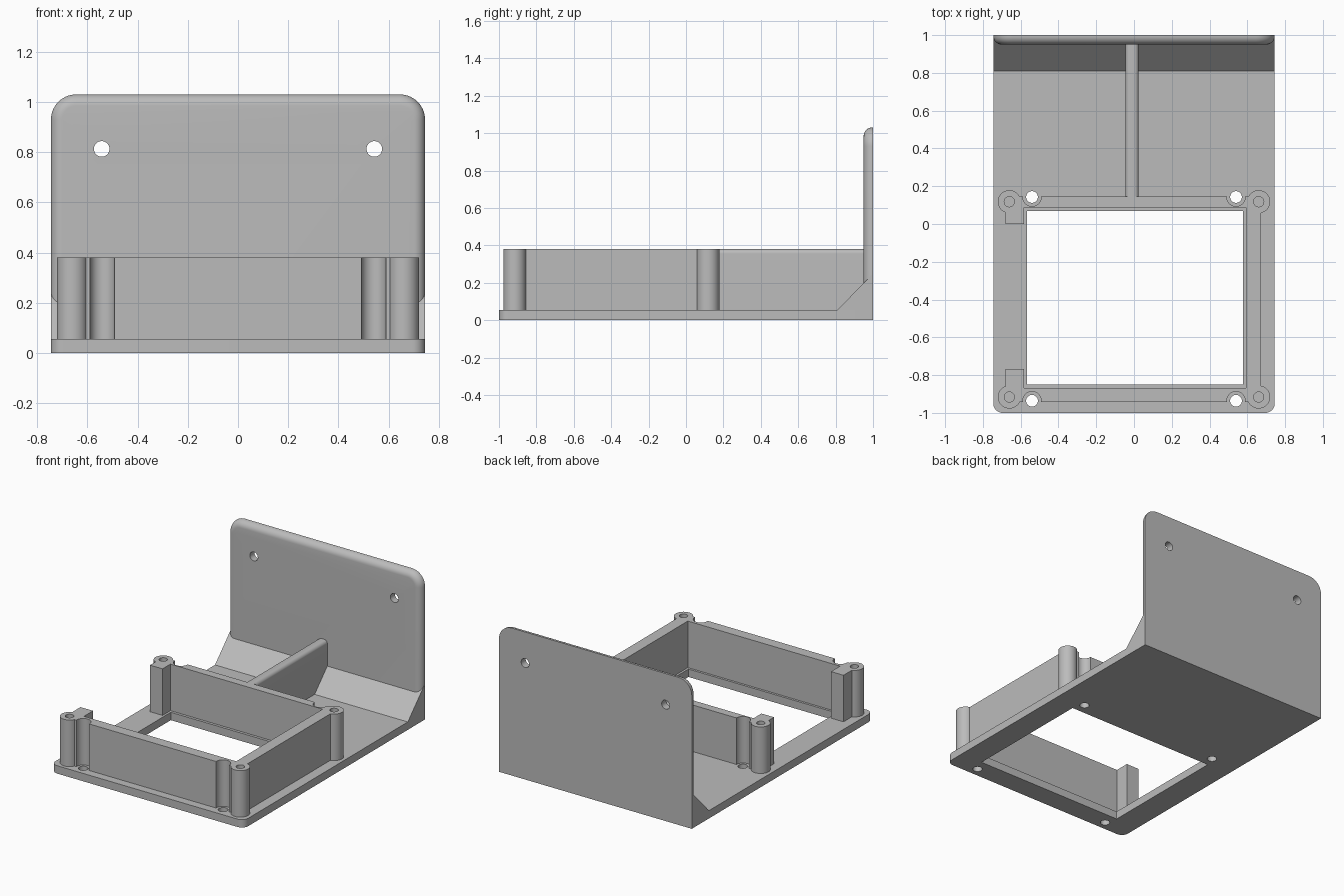
import bpy, bmesh, math

if "Cube" in bpy.data.objects:
    bpy.data.objects.remove(bpy.data.objects["Cube"])

grey = bpy.data.materials.new("plain grey")
grey.diffuse_color = (0.5, 0.5, 0.5, 1)
grey.use_nodes = True
grey.node_tree.nodes["Principled BSDF"].inputs["Base Color"].default_value = grey.diffuse_color

BASE_TOP, WALL_TOP = 0.055, 0.38


def loft(name, rings):
    """Closed solid through matching rings of points, capped at both ends."""
    bm = bmesh.new()
    loops = [[bm.verts.new(p) for p in ring] for ring in rings]
    n = len(loops[0])
    for a, b in zip(loops, loops[1:]):
        for i in range(n):
            bm.faces.new((a[i], a[(i + 1) % n], b[(i + 1) % n], b[i]))
    bm.faces.new(loops[0][::-1])
    bm.faces.new(loops[-1])
    bmesh.ops.recalc_face_normals(bm, faces=bm.faces)
    me = bpy.data.meshes.new(name)
    bm.to_mesh(me)
    bm.free()
    me.materials.append(grey)
    ob = bpy.data.objects.new(name, me)
    bpy.context.collection.objects.link(ob)
    return ob


def box(name, x0, x1, y0, y1, z0, z1):
    return loft(name, [[(x0, y0, z), (x1, y0, z), (x1, y1, z), (x0, y1, z)] for z in (z0, z1)])


def cylinder(name, x, y, r, z0, z1, along_y=False):
    """Upright cylinder, or one along y (then y is its height and z0, z1 its y range)."""
    n = 40
    circle = [(x + r * math.cos(2 * math.pi * i / n), y + r * math.sin(2 * math.pi * i / n)) for i in range(n)]
    if along_y:
        return loft(name, [[(a, t, b) for a, b in circle] for t in (z0, z1)])
    return loft(name, [[(a, b, t) for a, b in circle] for t in (z0, z1)])


def arc(cx, cy, r, start, end, n=10):
    return [(cx + r * math.cos(math.radians(start + (end - start) * i / n)),
             cy + r * math.sin(math.radians(start + (end - start) * i / n))) for i in range(n + 1)]


def round_top(x0, x1, bottom, top, r):
    """Upright outline with two rounded upper corners."""
    return ([(x0, bottom), (x1, bottom)] + arc(x1 - r, top - r, r, 0, 90)
            + arc(x0 + r, top - r, r, 90, 180))


def combine(ob, others, operation):
    bpy.context.view_layer.objects.active = ob
    for other in others:
        other.hide_render = True
        m = ob.modifiers.new("cut", 'BOOLEAN')
        m.object, m.operation, m.solver = other, operation, 'EXACT'
        bpy.ops.object.modifier_apply(modifier=m.name)
        bpy.data.objects.remove(other)


POSTS = [(x, y) for x in (-0.66, 0.66) for y in (-0.916, 0.118)]
SCREWS = [(x, y) for x in (-0.54, 0.54) for y in (-0.936, 0.143)]

# Base plate: rounded front corners, window and four screw holes
outline = [(0.745, 1), (-0.745, 1)] + arc(-0.695, -0.95, 0.05, 180, 270) + arc(0.695, -0.95, 0.05, 270, 360)
base = loft("base_plate", [[(x, y, z) for x, y in outline] for z in (0, BASE_TOP)])
combine(base, [box("window_cutter", -0.567, 0.577, -0.851, 0.068, -0.1, 0.2)]
        + [cylinder("hole_cutter", x, y, 0.031, -0.1, 0.2) for x, y in SCREWS], 'DIFFERENCE')

# Frame: three walls, two end stubs on the open side, four corner posts
frame = box("frame", -0.66, 0.66, 0.087, 0.145, BASE_TOP, WALL_TOP)
combine(frame, [
    box("front_wall", -0.66, 0.66, -0.942, -0.867, BASE_TOP, WALL_TOP),
    box("side_wall", 0.593, 0.673, -0.9, 0.11, BASE_TOP, WALL_TOP),
    box("back_stub", -0.68, -0.583, 0, 0.11, BASE_TOP, WALL_TOP),
    box("front_stub", -0.68, -0.583, -0.9, -0.767, BASE_TOP, WALL_TOP),
] + [cylinder("post", x, y, 0.061, BASE_TOP, WALL_TOP) for x, y in POSTS], 'UNION')
# Clearance grooves over the screws and blind holes in the posts
combine(frame, [cylinder("groove_cutter", x, y, 0.049, 0, 0.5) for x, y in SCREWS]
        + [cylinder("pilot_cutter", x, y, 0.027, 0.1, 0.5) for x, y in POSTS], 'DIFFERENCE')

# Back panel: rounded top corners, softened front edge, two holes
R = 0.045
rings = [[(x, 1, z) for x, z in round_top(-0.745, 0.745, BASE_TOP, 1.03, 0.1)]]
for i in range(9):
    a = math.radians(90 * i / 8)
    d = R * (1 - math.cos(a))
    rings.append([(x, 0.95 + R - R * math.sin(a), z)
                  for x, z in round_top(-0.745 + d, 0.745 - d, BASE_TOP, 1.03 - d, 0.1 - d)])
panel = loft("back_panel", rings)
combine(panel, [cylinder("panel_hole_cutter", x, 0.813, 0.031, 0.8, 1.2, True) for x in (-0.543, 0.543)],
        'DIFFERENCE')

# Sloped gusset joining base and panel
slope = [(0.81, BASE_TOP), (0.992, BASE_TOP), (0.992, 0.242)]
gusset = loft("gusset", [[(x, y, z) for y, z in slope] for x in (-0.745, 0.745)])

# Central rib with rounded top edges
rib = loft("center_rib", [[(x, y, z) for x, z in round_top(-0.045, 0.025, BASE_TOP, WALL_TOP, 0.025)]
                          for y in (0.145, 0.96)])

for ob in (base, frame, panel, gusset, rib):
    bpy.ops.object.select_all(action='DESELECT')
    ob.select_set(True)
    bpy.context.view_layer.objects.active = ob
    bpy.ops.object.shade_smooth_by_angle(angle=math.radians(30))
